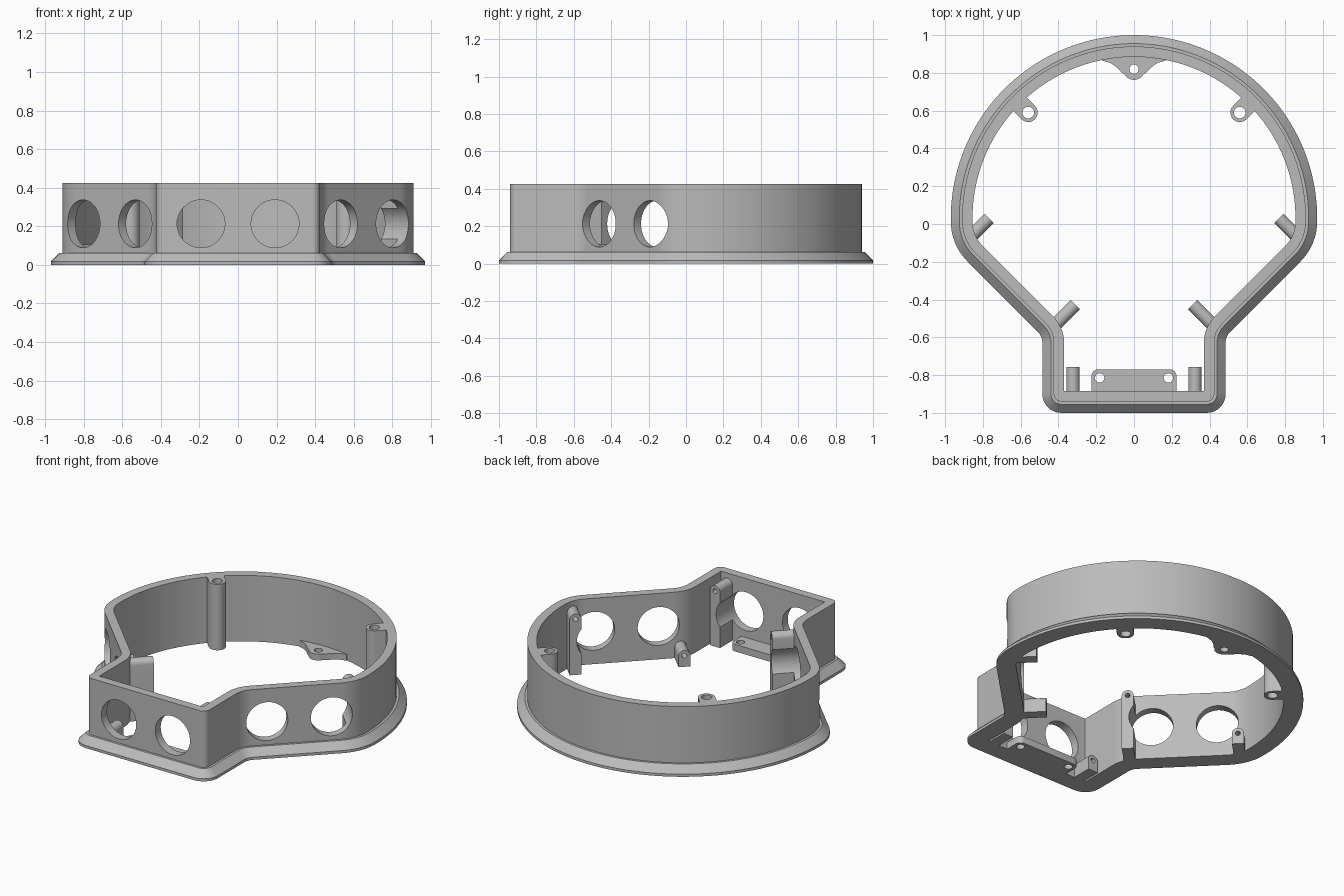
import bpy, bmesh
from math import sin, cos, tan, radians, pi, sqrt, copysign
from mathutils import Matrix, Vector

cube = bpy.data.objects.get("Cube")
if cube:
    bpy.data.objects.remove(cube, do_unlink=True)

GREY = (0.5, 0.5, 0.5, 1)
mat = bpy.data.materials.new("light grey plastic")
mat.use_nodes = True
mat.diffuse_color = GREY
mat.node_tree.nodes["Principled BSDF"].inputs["Base Color"].default_value = GREY

HEIGHT = 0.425
RIM = 0.115           # flange edge to inner wall surface
parts = []


def make(name, bm, matrix=Matrix(), cutter=False):
    bmesh.ops.recalc_face_normals(bm, faces=bm.faces)
    bm.transform(matrix)
    mesh = bpy.data.meshes.new(name)
    bm.to_mesh(mesh)
    bm.free()
    mesh.materials.append(mat)
    obj = bpy.data.objects.new(name, mesh)
    bpy.context.scene.collection.objects.link(obj)
    if cutter:
        obj.hide_render = True
    else:
        parts.append(obj)
    return obj


def prism(name, profile, z0, z1, matrix=Matrix(), cutter=False):
    """Extrude a closed 2D profile along local z."""
    bm = bmesh.new()
    face = bm.faces.new([bm.verts.new((x, y, z0)) for x, y in profile])
    top = bmesh.ops.extrude_face_region(bm, geom=[face])["geom"]
    verts = [v for v in top if isinstance(v, bmesh.types.BMVert)]
    bmesh.ops.translate(bm, verts=verts, vec=(0, 0, z1 - z0))
    return make(name, bm, matrix, cutter)


def arc(cx, cy, r, a0, a1, n):
    return [(cx + r * cos(radians(a0 + (a1 - a0) * i / n)),
             cy + r * sin(radians(a0 + (a1 - a0) * i / n))) for i in range(n + 1)]


def drill(r, z0, z1, matrix, n=24):
    return prism("drill", arc(0, 0, r, 0, 360, n)[:-1], z0, z1, matrix, True)


def cut(obj, cutters):
    """Apply boolean differences to one part."""
    bpy.context.view_layer.objects.active = obj
    for c in cutters:
        mod = obj.modifiers.new("cut", "BOOLEAN")
        mod.operation, mod.solver, mod.object = "DIFFERENCE", "EXACT", c
        bpy.ops.object.modifier_apply(modifier=mod.name)


def discard(cutters):
    for c in cutters:
        bpy.data.objects.remove(c, do_unlink=True)


def fillet(corner, h0, h1, r, n=8):
    """Round a corner between two headings in degrees."""
    s, r = copysign(1, h1 - h0), max(r, 0.002)
    t = r * tan(radians(abs(h1 - h0)) / 2)
    a0, a1 = radians(h0), radians(h1)
    cx = corner[0] - t * cos(a0) - s * r * sin(a0)
    cy = corner[1] - t * sin(a0) + s * r * cos(a0)
    angles = [a0 + (a1 - a0) * i / n for i in range(n + 1)]
    return [(cx + s * r * sin(a), cy - s * r * cos(a)) for a in angles]


def outline(d):
    """Bulb-shaped outline, moved inward by d."""
    neck, side, diag = 0.485 - d, 0.97 - d, 1.08 - sqrt(2) * d
    right = fillet((neck, d - 1), 0, 90, 0.1 - d)
    right += fillet((neck, neck - diag), 90, 45, 0.08 + d)
    right += fillet((side, side - diag), 45, 90, 0.3 - d)
    right += arc(0, 0.03, side, 0, 90, 40)
    return right + [(-x, y) for x, y in reversed(right[:-1])]


# Shell: wall with chamfered flange, lofted around the outline
section = [(RIM, 0), (0, 0), (0, 0.017), (0.045, 0.062),
           (0.06, 0.062), (0.06, HEIGHT), (RIM, HEIGHT)]
bm = bmesh.new()
loops = [[bm.verts.new((x, y, z)) for x, y in outline(d)] for d, z in section]
for a, b in zip(loops, loops[1:] + loops[:1]):
    for i in range(len(a)):
        bm.faces.new((a[i - 1], a[i], b[i], b[i - 1]))
shell = make("shell", bm)

# Three flat walls, each with two round openings and a low and a high screw post
MID = 0.213
mx = 0.6285
walls = {"front": ((0, RIM - 1, 0), 0),
         "left": ((mx, mx - 0.917, 0), 45),
         "right": ((-mx, mx - 0.917, 0), -45)}
inward = Matrix.Rotation(-pi / 2, 4, "X")      # local z becomes +y, local y becomes -z
for side, (origin, angle) in walls.items():
    frame = Matrix.Translation(origin) @ Matrix.Rotation(radians(angle), 4, "Z")
    openings = [drill(0.124, -0.15, 0.2, frame @ Matrix.Translation((x, 0, MID)) @ inward, 48)
                for x in (-0.192, 0.192)]
    cut(shell, openings)
    for label, x, z, opening in (("low", -0.323, 0.07, openings[0]),
                                 ("high", 0.323, 0.358, openings[1])):
        w = 0.035
        profile = [(x - w, 0), (x + w, 0)] + [(px, -pz) for px, pz in arc(x, z, w, 0, 180, 12)]
        post = prism(f"{side}_{label}_post", profile, -0.025, 0.128, frame @ inward)
        screw = drill(0.015, 0.03, 0.2, frame @ Matrix.Translation((x, 0, z)) @ inward, 16)
        cut(post, [opening, screw])
        discard([screw])
    discard(openings)

# Full-height screw columns joined to the round wall
for name, x, turn in (("left_column", 0.56, 45), ("right_column", -0.56, 135)):
    at = Matrix.Translation((x, 0.59, 0)) @ Matrix.Rotation(radians(turn), 4, "Z")
    profile = [(0.11, 0.05)] + arc(0, 0, 0.05, 90, 270, 16) + [(0.11, -0.05)]
    column = prism(name, profile, 0, HEIGHT, at)
    hole = drill(0.031, -0.1, 0.6, at)
    cut(column, [hole])
    discard([hole])

# Flared tab at the back
half = [(0.17, 0.895), (0.17, 0.865), (0.125, 0.853), (0.092, 0.83), (0.068, 0.804)]
tab_profile = half + arc(0, 0.82, 0.057, -30, -150, 14) + [(-x, y) for x, y in reversed(half)]
tab = prism("back_tab", tab_profile, 0, 0.04)
hole = drill(0.025, -0.1, 0.2, Matrix.Translation((0, 0.82, 0)))
cut(tab, [hole])
discard([hole])

# Ledge with two screw holes at the front
ledge_profile = ([(-0.225, -0.9), (0.225, -0.9)] + arc(0.19, -0.805, 0.035, 0, 90, 6)
                 + arc(-0.19, -0.805, 0.035, 90, 180, 6))
ledge = prism("front_ledge", ledge_profile, 0, 0.045)
holes = [drill(0.025, -0.1, 0.2, Matrix.Translation((x, -0.815, 0))) for x in (-0.182, 0.182)]
cut(ledge, holes)
discard(holes)

# Smooth round walls, keep edges sharp
for obj in bpy.context.scene.objects:
    obj.select_set(obj in parts)
bpy.context.view_layer.objects.active = shell
bpy.ops.object.shade_smooth_by_angle(angle=radians(30))
